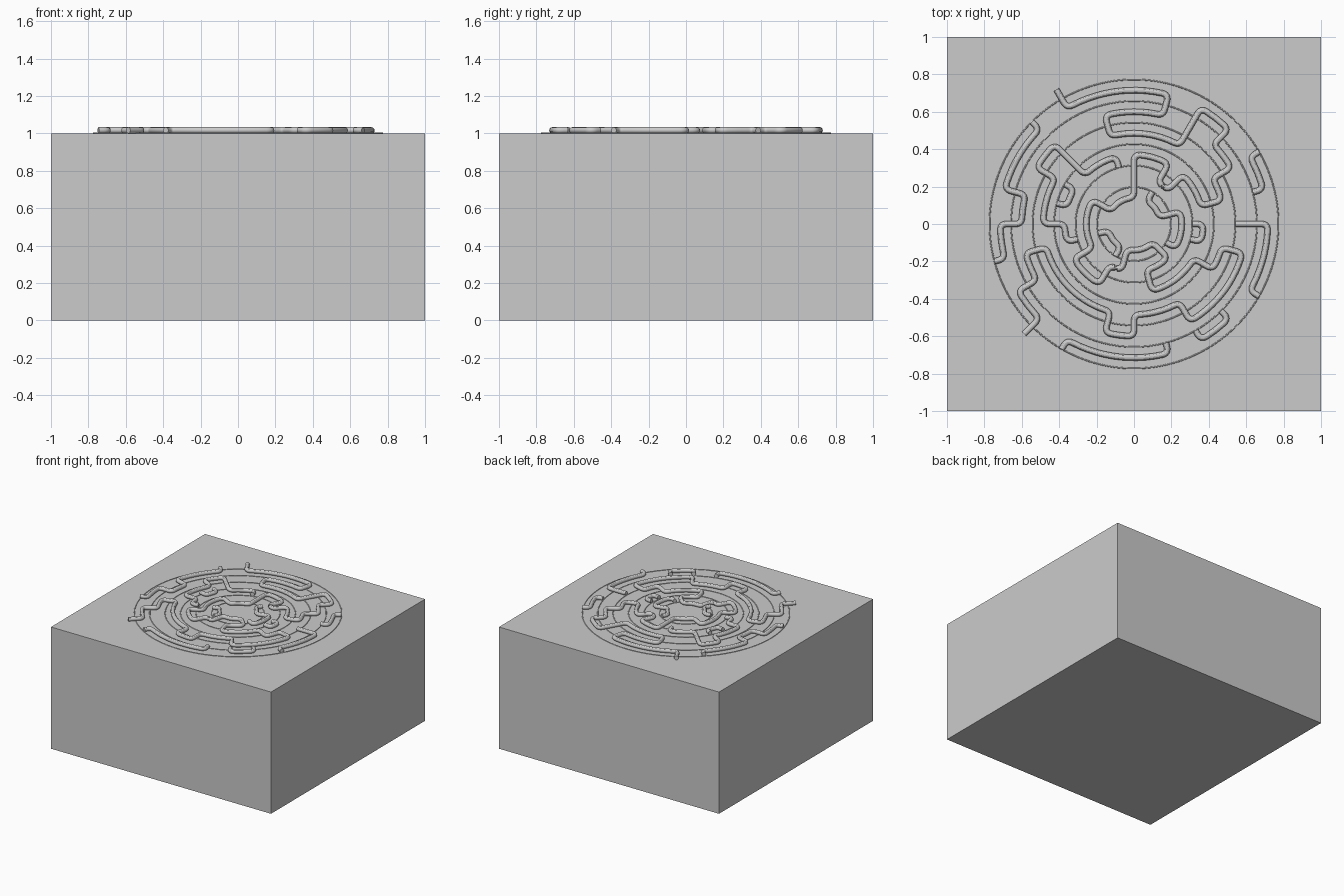
import bpy
from math import cos, sin, pi, copysign
from mathutils import Vector

if "Cube" in bpy.data.objects:
    bpy.data.objects.remove(bpy.data.objects["Cube"])

INNER, PITCH = 0.14, 0.115      # lane radius = INNER + lane * PITCH
STEP = pi / 12                  # one angular turn unit
TUBE = 0.0165                   # tube radius
FILLET = 0.035                  # corner trim length

grey = bpy.data.materials.new("grey")
grey.use_nodes = True
grey.diffuse_color = (0.6, 0.6, 0.6, 1)
grey.node_tree.nodes["Principled BSDF"].inputs["Base Color"].default_value = (0.6, 0.6, 0.6, 1)


def polar(radius, angle):
    return Vector((radius * cos(angle), radius * sin(angle), 1 + TUBE))


def radius_of(lane):
    return INNER + PITCH * lane


def route_points(lanes, turns):
    """Alternate radial steps (at each turn) and arcs (on each lane), with rounded corners."""
    radii = [radius_of(k) for k in lanes]
    angles = [t * STEP for t in turns]
    segments, corners = [], []
    last = len(angles) - 1
    for i, angle in enumerate(angles):
        r0, r1 = radii[i], radii[i + 1]
        trim = copysign(FILLET, r1 - r0)
        start = r0 if i == 0 else r0 + trim
        end = r1 if i == last else r1 - trim
        segments.append([polar(start, angle), polar(end, angle)])
        if i == last:
            break
        corners.append(polar(r1, angle))
        # arc along the lane
        target = angles[i + 1]
        cut = copysign(FILLET / r1, target - angle)
        a, b = angle + cut, target - cut
        count = max(2, int(abs(b - a) / 0.06))
        segments.append([polar(r1, a + (b - a) * j / count) for j in range(count + 1)])
        corners.append(polar(r1, target))
    points = list(segments[0])
    for corner, segment in zip(corners, segments[1:]):
        p, q = points[-1], segment[0]
        for j in range(1, 6):
            t = j / 6
            points.append(p * (1 - t) ** 2 + corner * 2 * t * (1 - t) + q * t * t)
        points.extend(segment)
    return points


def tube(name, lanes, turns):
    points = route_points(lanes, turns)
    curve = bpy.data.curves.new(name, "CURVE")
    curve.dimensions = "3D"
    curve.bevel_depth = TUBE
    curve.bevel_resolution = 4
    curve.use_fill_caps = True
    spline = curve.splines.new("POLY")
    spline.points.add(len(points) - 1)
    for knot, p in zip(spline.points, points):
        knot.co = (*p, 1)
    obj = bpy.data.objects.new(name, curve)
    bpy.context.collection.objects.link(obj)
    bpy.ops.object.select_all(action="DESELECT")
    obj.select_set(True)
    bpy.context.view_layer.objects.active = obj
    bpy.ops.object.convert(target="MESH")
    obj = bpy.context.object
    bpy.ops.object.shade_smooth_by_angle()
    obj.data.materials.clear()
    obj.data.materials.append(grey)


# Base block
bpy.ops.mesh.primitive_cube_add(size=2, location=(0, 0, 0.5))
block = bpy.context.object
block.name = "base_block"
block.scale.z = 0.5
block.data.materials.append(grey)

# Fine guide circles between the lanes
for lane in range(6):
    bpy.ops.mesh.primitive_torus_add(major_radius=radius_of(lane + 0.5), minor_radius=0.004,
                                     major_segments=96, minor_segments=8, location=(0, 0, 1))
    ring = bpy.context.object
    ring.name = f"guide_circle_{lane}"
    ring.data.materials.append(grey)
    bpy.ops.object.shade_smooth_by_angle()

# Long winding route from edge to centre and back
tube("main_route",
     [6, 5, 4, 3, 5, 4, 3, 2, 1, 2, 0, 1, 2, 1, 0, 1, 2, 3, 4, 3, 4, 3, 4, 5, 6],
     [8, 5, 7, 4, 3, 2, 1, 3, 4, 6, 10, 14, 16, 17, 21, 19, 22, 23, 20, 18, 17, 13, 14, 15])

# Short branches, each starting and ending on a guide circle
tube("left_outer_branch", [5.5, 5, 4, 5, 5.5], [9, 11, 12, 13])
tube("right_outer_hook", [5.5, 5, 4.5], [2, 1])
tube("right_outer_branch", [3.5, 5, 5.5], [0, -2])
tube("front_outer_loop", [4.5, 5, 4.5], [20, 21])
tube("front_outer_branch", [5.5, 5, 4.5], [16, 19])
tube("back_left_branch", [1.5, 2, 4, 3, 2, 1.5], [7, 9, 10, 12, 13])
tube("left_small_loop", [2.5, 2, 2.5], [10, 11])
tube("right_small_loop", [1.5, 2, 1.5], [0, -1])
tube("inner_right_branch", [0.5, 0, 1, 0.5], [4, 1, -2])
tube("inner_left_branch", [0.5, 0, 0.5], [13, 16])
